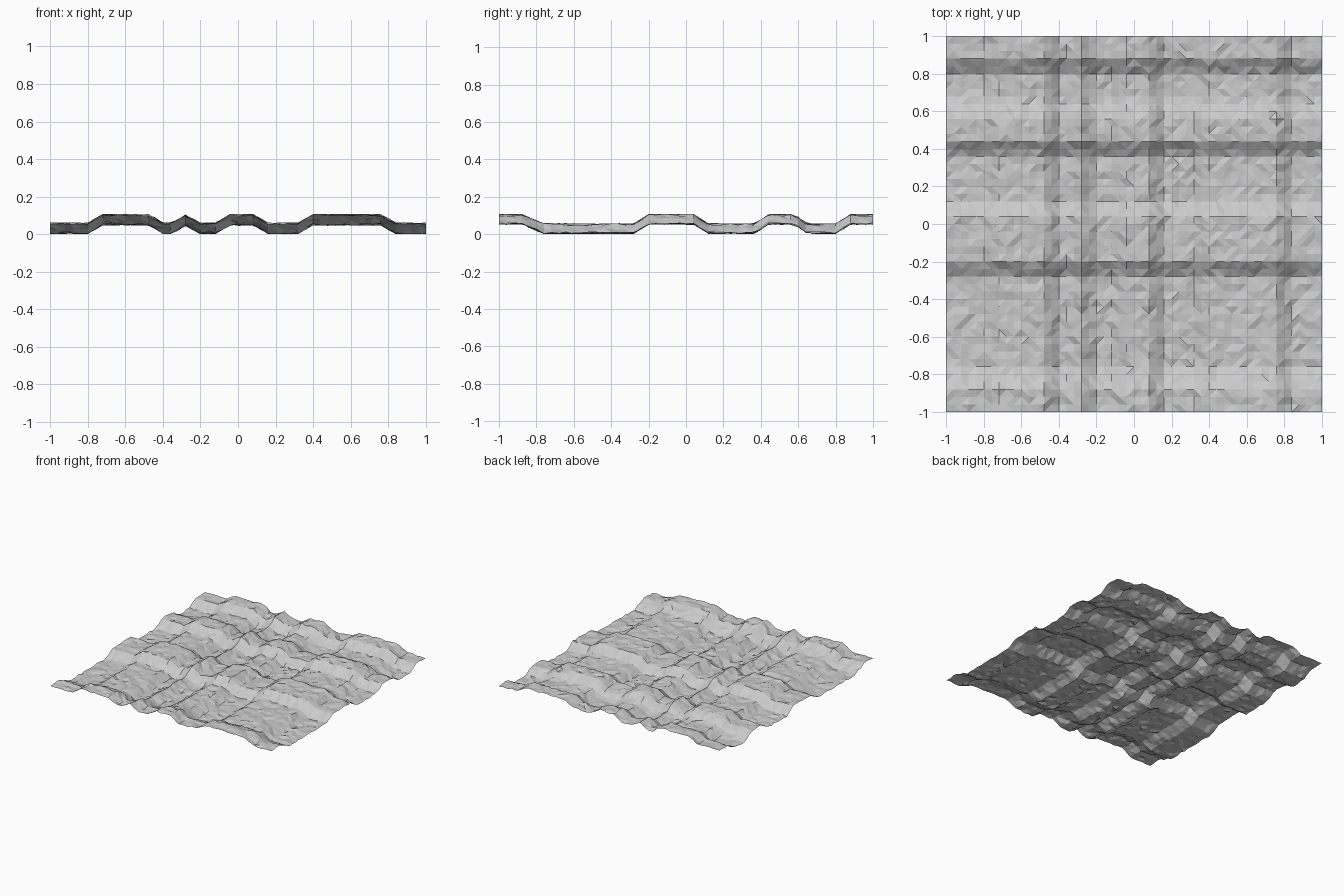
import bpy, bmesh, random

if "Cube" in bpy.data.objects:
    bpy.data.objects.remove(bpy.data.objects["Cube"])

random.seed(4)
N = 50                      # cells per side

# Fold profiles across x and along y: (position, height)
FOLD_X = [(-1, 0), (-.8, 0), (-.72, .045), (-.47, .045), (-.4, 0), (-.35, 0), (-.28, .042),
          (-.2, 0), (-.12, 0), (-.04, .045), (.08, .045), (.16, 0), (.32, 0), (.4, .045),
          (.76, .045), (.84, 0), (1, 0)]
FOLD_Y = [(-1, .05), (-.88, .05), (-.76, 0), (-.28, 0), (-.2, .05), (.04, .05), (.12, 0),
          (.37, 0), (.44, .05), (.58, .05), (.65, 0), (.8, 0), (.88, .05), (1, .05)]


def height(profile, t):
    for (a, za), (b, zb) in zip(profile, profile[1:]):
        if t <= b:
            return za + (zb - za) * max(0, t - a) / (b - a)
    return profile[-1][1]


# Ground sheet: two crossing folds plus fine roughness
bm = bmesh.new()
bmesh.ops.create_grid(bm, x_segments=N, y_segments=N, size=1)
for v in bm.verts:
    v.co.z = height(FOLD_X, v.co.x) + height(FOLD_Y, v.co.y) + random.uniform(0, .014)
bmesh.ops.triangulate(bm, faces=bm.faces[:])
mesh = bpy.data.meshes.new("terrain")
bm.to_mesh(mesh)
bm.free()
terrain = bpy.data.objects.new("terrain", mesh)
bpy.context.collection.objects.link(terrain)
